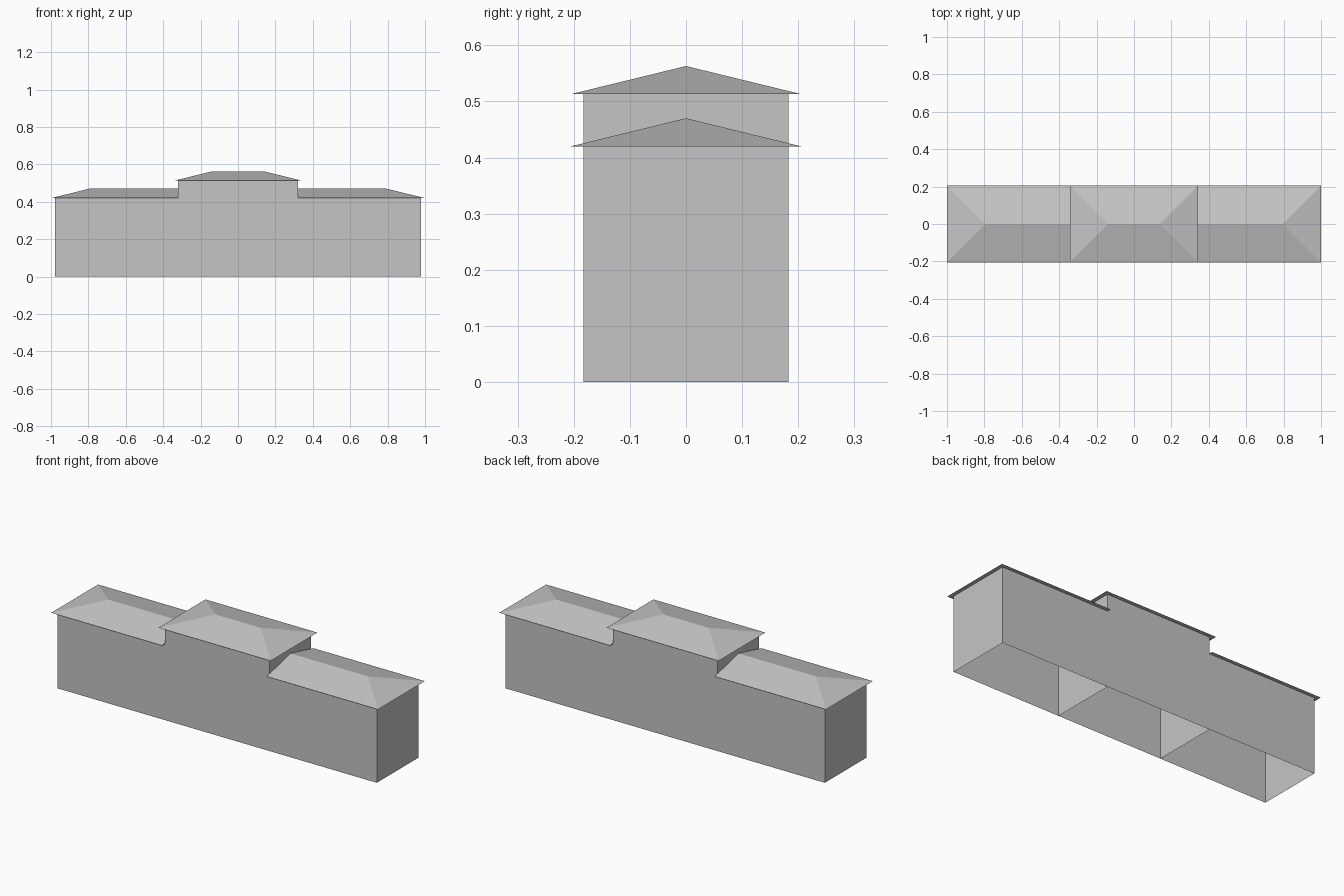
import bpy
import bmesh

cube = bpy.data.objects.get("Cube")
if cube:
    bpy.data.objects.remove(cube, do_unlink=True)

# Single plain colour
grey = bpy.data.materials.new("light grey")
grey.use_nodes = True
colour = (0.56, 0.56, 0.56, 1)
grey.diffuse_color = colour
grey.node_tree.nodes["Principled BSDF"].inputs["Base Color"].default_value = colour

WALL_Y, EAVE_Y = 0.183, 0.205      # half depths of walls and roofs
MID_X, WING_X = 0.32, 0.978        # wall ends of middle block and wings
WING_EAVE, MID_EAVE = 0.42, 0.513  # wall heights
RISE = 0.05                        # roof height


def finish(name, bm):
    bmesh.ops.remove_doubles(bm, verts=bm.verts, dist=1e-5)
    bmesh.ops.recalc_face_normals(bm, faces=bm.faces)
    mesh = bpy.data.meshes.new(name)
    bm.to_mesh(mesh)
    bm.free()
    mesh.materials.append(grey)
    bpy.context.collection.objects.link(bpy.data.objects.new(name, mesh))


def box(x0, x1, y, z):
    """Box standing on the ground."""
    bm = bmesh.new()
    for v in bmesh.ops.create_cube(bm, size=1)["verts"]:
        v.co.x = x1 if v.co.x > 0 else x0
        v.co.y = y if v.co.y > 0 else -y
        v.co.z = z if v.co.z > 0 else 0
    return bm


def walls(name, x0, x1, z, open_x=None):
    """Shell open above and below, and at open_x where it meets a neighbour."""
    bm = box(x0, x1, WALL_Y, z)
    bm.normal_update()
    gone = [f for f in bm.faces if abs(f.normal.z) > 0.5 or
            (open_x is not None and all(abs(v.co.x - open_x) < 1e-4 for v in f.verts))]
    bmesh.ops.delete(bm, geom=gone, context="FACES")
    finish(name, bm)


def roof(name, x0, x1, z, hip0, hip1):
    """Ridged roof with a flat soffit; hip0 and hip1 set the ridge back at each end."""
    bm = box(x0, x1, EAVE_Y, RISE)
    middle = (x0 + x1) / 2
    for v in bm.verts:
        if v.co.z > 0:
            v.co.y = 0
            v.co.x += hip0 if v.co.x < middle else -hip1
        v.co.z += z
    bmesh.ops.dissolve_degenerate(bm, edges=bm.edges, dist=1e-5)
    finish(name, bm)


# Raised middle block, whose end walls divide the interior
walls("middle_walls", -MID_X, MID_X, MID_EAVE)
roof("middle_roof", -0.343, 0.343, MID_EAVE, EAVE_Y, EAVE_Y)

# Lower wings, hipped at the outer end only
walls("left_wing_walls", MID_X, WING_X, WING_EAVE, MID_X)
walls("right_wing_walls", -WING_X, -MID_X, WING_EAVE, -MID_X)
roof("left_wing_roof", MID_X, 1, WING_EAVE, 0, EAVE_Y)
roof("right_wing_roof", -1, -MID_X, WING_EAVE, EAVE_Y, 0)
